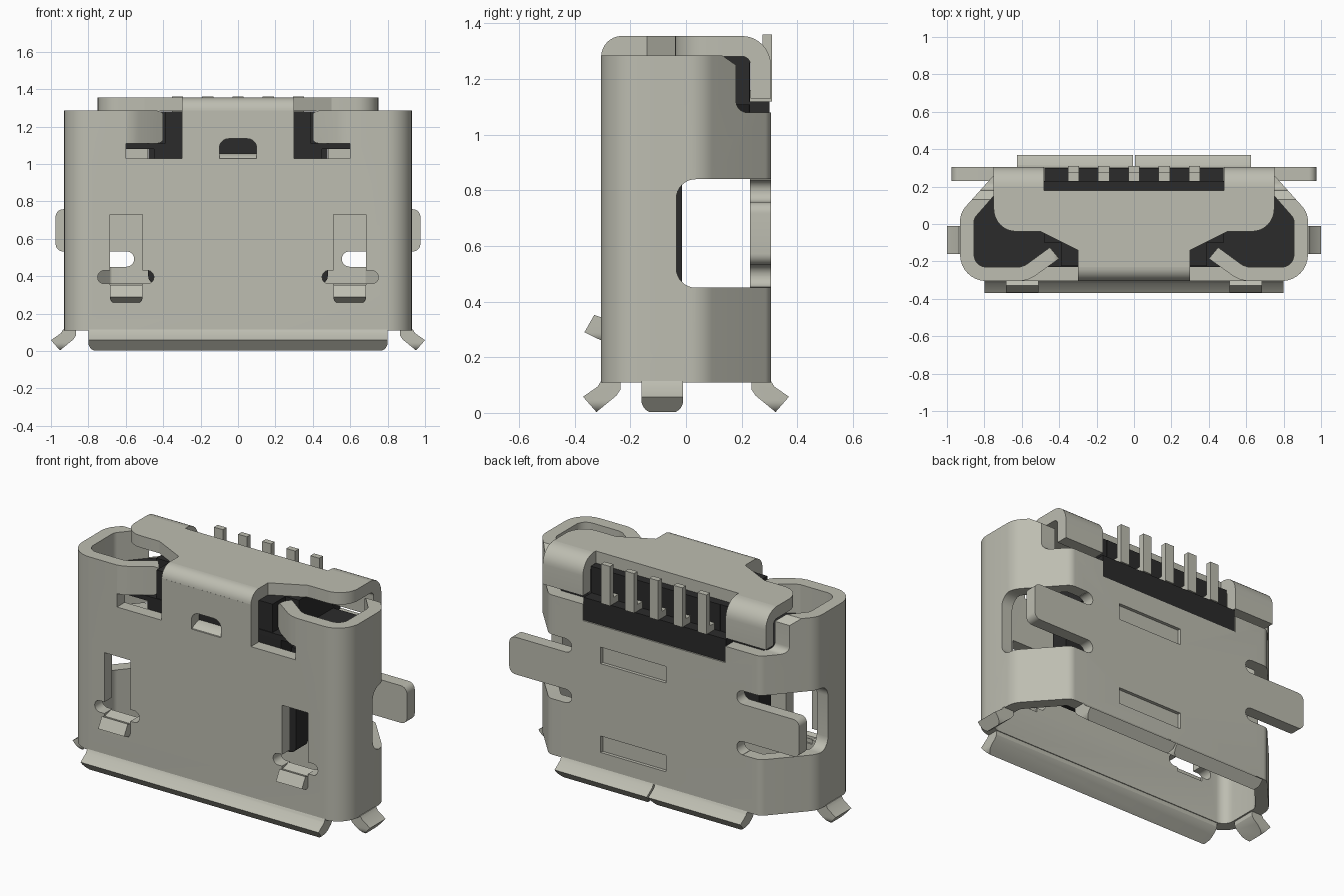
import bpy, bmesh, math
from mathutils import Vector

if "Cube" in bpy.data.objects:
    bpy.data.objects.remove(bpy.data.objects["Cube"], do_unlink=True)


def material(name, rgb, metallic=0.0):
    m = bpy.data.materials.new(name)
    m.use_nodes = True
    m.diffuse_color = (*rgb, 1)
    m.node_tree.nodes["Principled BSDF"].inputs["Base Color"].default_value = (*rgb, 1)
    return m


METAL = material("warm grey metal", (0.51, 0.51, 0.44))
BLACK = material("black plastic", (0.024, 0.024, 0.024))


def rounded(corners, steps=8):
    """Polygon from (a, b) or (a, b, radius) corners, with filleted corners."""
    out, n = [], len(corners)
    for i, c in enumerate(corners):
        p = Vector(c[:2])
        if len(c) < 3:
            out.append(tuple(p))
            continue
        u = (Vector(corners[i - 1][:2]) - p).normalized()
        v = (Vector(corners[(i + 1) % n][:2]) - p).normalized()
        half = u.angle(v) / 2
        t = c[2] / math.tan(half)
        centre = p + (u + v).normalized() * (c[2] / math.sin(half))
        a, b = p + u * t - centre, p + v * t - centre
        sweep = math.pi - 2 * half
        for k in range(steps + 1):
            f = k / steps
            q = (a * math.sin((1 - f) * sweep) + b * math.sin(f * sweep)) / math.sin(sweep)
            out.append(tuple(centre + q))
    return out


def rect(a0, a1, b0, b1, r=0.0):
    pts = [(a0, b0), (a1, b0), (a1, b1), (a0, b1)]
    return rounded([(*p, r) for p in pts]) if r else pts


def mirrored(half):
    """Close a right-hand half outline by mirroring it across x = 0."""
    return half + [(-c[0], *c[1:]) for c in reversed(half)]


def prism(name, pts, axis, lo, hi, mat=METAL):
    """Extrude a 2D outline along the named axis."""
    place = {"x": lambda a, b, c: (c, a, b),
             "y": lambda a, b, c: (a, c, b),
             "z": lambda a, b, c: (a, b, c)}[axis]
    bm = bmesh.new()
    low = [bm.verts.new(place(a, b, lo)) for a, b in pts]
    high = [bm.verts.new(place(a, b, hi)) for a, b in pts]
    bm.faces.new(low)
    bm.faces.new(high)
    n = len(pts)
    for i in range(n):
        j = (i + 1) % n
        bm.faces.new((low[i], low[j], high[j], high[i]))
    bmesh.ops.recalc_face_normals(bm, faces=bm.faces)
    me = bpy.data.meshes.new(name)
    bm.to_mesh(me)
    bm.free()
    ob = bpy.data.objects.new(name, me)
    me.materials.append(mat)
    bpy.context.collection.objects.link(ob)
    return ob


def combine(ob, pts, axis, lo, hi, op="DIFFERENCE"):
    """Boolean a prism into an object and discard the cutter."""
    cutter = prism("cutter", pts, axis, lo, hi)
    cutter.hide_render = True
    mod = ob.modifiers.new("cut", "BOOLEAN")
    mod.operation, mod.solver, mod.object = op, "EXACT", cutter
    bpy.context.view_layer.objects.active = ob
    bpy.ops.object.modifier_apply(modifier=mod.name)
    bpy.data.objects.remove(cutter, do_unlink=True)


def span(s, a, b):
    return sorted((s * a, s * b))


SIDES = ((1, "left"), (-1, "right"))

# Shell: hollow tube with chamfered back corners
outer = rounded(mirrored([(0.93, -0.305, 0.14), (0.93, 0.06, 0.12), (0.71, 0.305, 0.06)]))
inner = rounded(mirrored([(0.855, -0.23, 0.065), (0.855, 0.03, 0.05), (0.68, 0.23, 0.02)]))
shell = prism("shell", outer, "z", 0.11, 1.285)
combine(shell, inner, "z", 0, 1.5)

# Back wall: stepped opening at the top and two shallow pressed panels
combine(shell, rounded([(0.18, 1.08, 0.04), (0.5, 1.08), (0.5, 1.4), (0.13, 1.4),
                        (0.13, 1.285), (0.18, 1.25)]), "x", -1.2, 1.2)
combine(shell, rect(-0.48, 0.48, 0.98, 1.4), "y", 0.15, 0.5)
for z in (0.26, 0.80):
    combine(shell, rect(-0.08, 0.36, z - 0.05, z + 0.05), "y", 0.285, 0.5)

# Front wall: small arched window
combine(shell, rounded([(-0.1, 1.03), (0.1, 1.03), (0.1, 1.135, 0.05), (-0.1, 1.135, 0.05)]),
        "y", -0.5, -0.1)

for s, side in SIDES:
    # Side opening and the relief slots beside the solder tab
    combine(shell, rect(-0.035, 0.5, 0.45, 0.84, 0.07), "x", *span(s, 0.595, 1.2))
    for z in (0.492, 0.798):
        combine(shell, rect(*span(s, 0.555, 0.68), z - 0.04, z + 0.04, 0.039), "y", 0.15, 0.5)
    # Front notches and spring openings
    combine(shell, rect(*span(s, 0.3, 0.6), 1.03, 1.4), "y", -0.5, -0.1)
    combine(shell, rect(*span(s, 0.51, 0.685), 0.335, 0.73), "y", -0.5, -0.1)
    combine(shell, rect(*span(s, 0.45, 0.75), 0.36, 0.43, 0.034), "y", -0.5, -0.1)

    # Solder tab
    prism(side + "_solder_tab", rounded([(s * 0.58, 0.532), (s * 0.975, 0.532, 0.04),
          (s * 0.975, 0.758, 0.04), (s * 0.58, 0.758)]), "y", 0.23, 0.305)
    # Inward bent flap in the front notch
    flap = prism(side + "_bent_flap", [(s * x, y) for x, y in (
        (0.61, -0.305), (0.57, -0.298), (0.53, -0.278), (0.40, -0.185),
        (0.45, -0.125), (0.58, -0.22), (0.61, -0.23))], "z", 1.11, 1.285)
    combine(flap, rounded([(s * 0.39, 1.11, 0.045), (s * 0.7, 1.11), (s * 0.7, 1.285),
                           (s * 0.39, 1.285, 0.045)]), "y", -0.5, 0, "INTERSECT")
    # Prong poking out of the spring opening
    prong = prism(side + "_spring_prong", [(-0.33, 0.352), (-0.365, 0.29), (-0.30, 0.258),
                  (-0.24, 0.29), (-0.24, 0.36), (-0.30, 0.342)], "x", *span(s, 0.51, 0.685))
    combine(prong, rounded([(s * 0.51, 0.25, 0.04), (s * 0.685, 0.25, 0.04),
                            (s * 0.685, 0.5), (s * 0.51, 0.5)]), "y", -0.5, 0, "INTERSECT")

# Lip under the arched window
prism("window_lip", [(-0.3, 1.025), (-0.285, 1.04), (-0.25, 1.055), (-0.2, 1.06), (-0.2, 1.025)],
      "x", -0.1, 0.1)

# Flared lips around the mouth
LIP = [(0.305, 0.115), (0.317, 0.095), (0.37, 0.058), (0.322, 0.003),
       (0.25, 0.062), (0.235, 0.085), (0.235, 0.115)]


def lip(name, axis, sign, shift, a, b):
    ob = prism(name, [(sign * (d + shift), z) for d, z in LIP], axis, a, b)
    mask = rounded([(a, 0, 0.045), (b, 0, 0.045), (b, 0.2), (a, 0.2)])
    combine(ob, mask, "y" if axis == "x" else "x", -1.2, 1.2, "INTERSECT")


lip("front_lip", "x", -1, 0, -0.8, 0.8)
for s, side in SIDES:
    lip(side + "_back_lip", "x", 1, 0, *span(s, 0.005, 0.625))
    lip(side + "_side_lip", "y", s, 0.63, -0.16, -0.01)

# Cover plate, folded over from the front wall
prism("cover_plate", rounded(mirrored([
    (0.3, -0.23), (0.3, -0.14), (0.5, -0.04), (0.75, -0.04, 0.12),
    (0.75, 0.2), (0.48, 0.2), (0.48, 0.18)])), "z", 1.282, 1.355)


def bend(cy, cz, r_out, r_in, sign):
    arc = [math.radians(90 * k / 8) for k in range(9)]
    out = [(cy + sign * r_out * math.sin(t), cz + r_out * math.cos(t)) for t in arc]
    return out, [(cy + sign * r_in * math.sin(t), cz + r_in * math.cos(t)) for t in reversed(arc)]


o, i = bend(-0.23, 1.28, 0.075, 0.003, -1)
prism("cover_front_fold", o + i, "x", -0.3, 0.3)
o, i = bend(0.2, 1.25, 0.105, 0.032, 1)
for s, side in SIDES:
    prism(side + "_cover_back_tab", o + [(0.305, 1.13), (0.232, 1.13)] + i,
          "x", *span(s, 0.48, 0.75))

# Plastic insulator: core, wings, rear ledge and tongue
prism("insulator_core", rect(-0.39, 0.39, -0.225, 0.23), "z", 0.95, 1.281, BLACK)
prism("insulator_rear", rect(-0.48, 0.48, -0.10, 0.228), "z", 1.09, 1.281, BLACK)
prism("insulator_base", rect(-0.45, 0.45, -0.228, 0.228), "z", 0.93, 1.085, BLACK)
prism("insulator_wings", inner, "z", 1.08, 1.109, BLACK)
prism("insulator_ledge", rect(-0.478, 0.478, 0.2, 0.3), "z", 0.982, 1.12, BLACK)
prism("tongue", rounded([(-0.48, 0.36, 0.04), (0.48, 0.36, 0.04), (0.48, 1.0), (-0.48, 1.0)]),
      "y", -0.13, -0.015, BLACK)

# Contact pins
for k in range(5):
    x = (k - 2) * 0.162
    prism("contact_pin_%d" % (k + 1), [(0.2, 1.12), (0.31, 1.12), (0.31, 1.36), (0.275, 1.36),
          (0.275, 1.16), (0.2, 1.16)], "x", x - 0.03, x + 0.03)

# Smooth the bends, keep the edges sharp
bpy.ops.object.select_all(action="DESELECT")
for ob in bpy.context.collection.objects:
    if ob.type == "MESH":
        ob.select_set(True)
        bpy.context.view_layer.objects.active = ob
bpy.ops.object.shade_smooth_by_angle(angle=math.radians(25))
